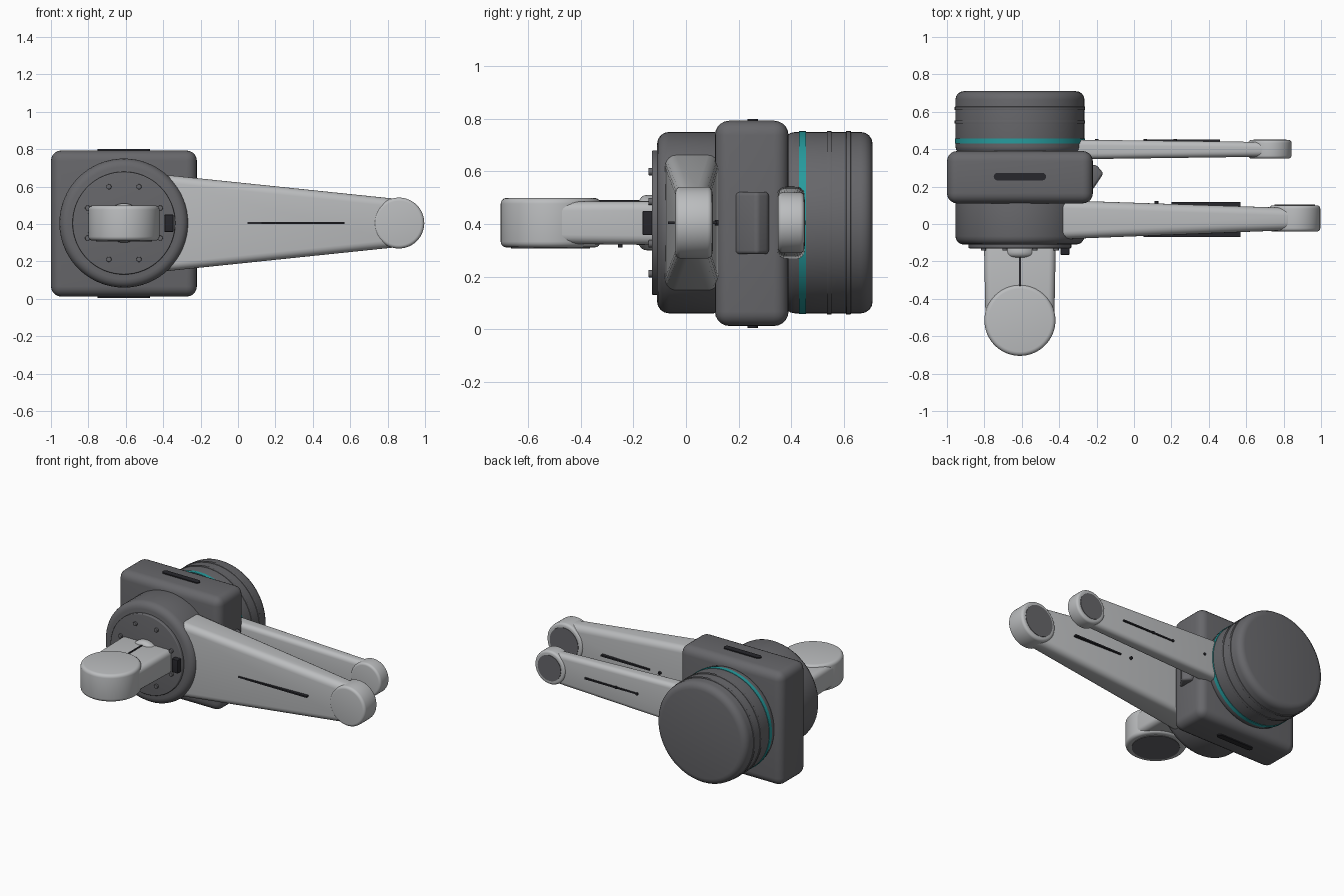
import bpy, bmesh, math
from mathutils import Matrix, Vector

if "Cube" in bpy.data.objects:
    bpy.data.objects.remove(bpy.data.objects["Cube"])


def material(name, rgb):
    m = bpy.data.materials.new(name)
    m.use_nodes = True
    m.diffuse_color = (*rgb, 1)
    m.node_tree.nodes["Principled BSDF"].inputs["Base Color"].default_value = (*rgb, 1)
    return m


GREY = material("dark grey", (0.135, 0.135, 0.145))
LIGHT = material("light grey", (0.50, 0.51, 0.52))
TEAL = material("teal", (0.02, 0.33, 0.34))
BLACK = material("near black", (0.02, 0.02, 0.025))

CX, CZ = -0.61, 0.405
AXES = {"x": Matrix.Rotation(math.pi / 2, 4, "Y"),
        "y": Matrix.Rotation(math.pi / 2, 4, "X"),
        "z": Matrix.Identity(4)}


def finish(name, bm, mat, bevel=0, segments=4):
    """Turn a bmesh into a softly bevelled, shaded object."""
    bmesh.ops.recalc_face_normals(bm, faces=bm.faces)
    me = bpy.data.meshes.new(name)
    bm.to_mesh(me)
    bm.free()
    me.materials.append(mat)
    ob = bpy.data.objects.new(name, me)
    bpy.context.collection.objects.link(ob)
    bpy.ops.object.select_all(action="DESELECT")
    ob.select_set(True)
    bpy.context.view_layer.objects.active = ob
    if bevel:
        mod = ob.modifiers.new("Bevel", "BEVEL")
        mod.width = bevel
        mod.segments = segments
        mod.limit_method = "ANGLE"
        mod.angle_limit = math.radians(35)
        bpy.ops.object.modifier_apply(modifier=mod.name)
    bpy.ops.object.shade_smooth_by_angle(angle=math.radians(35))
    return ob


def box(name, lo, hi, mat, bevel=0, segments=4):
    lo, hi = Vector(lo), Vector(hi)
    bm = bmesh.new()
    bmesh.ops.create_cube(bm, size=1)
    for v in bm.verts:
        v.co = (lo + hi) / 2 + v.co * (hi - lo)
    return finish(name, bm, mat, bevel, segments)


def cylinder(name, centre, radius, depth, axis, mat, bevel=0, sides=64):
    bm = bmesh.new()
    bmesh.ops.create_cone(bm, cap_ends=True, segments=sides, radius1=radius,
                          radius2=radius, depth=depth,
                          matrix=Matrix.Translation(centre) @ AXES[axis])
    return finish(name, bm, mat, bevel)


def drum(name, radius, y0, y1, mat, bevel=0):
    return cylinder(name, (CX, (y0 + y1) / 2, CZ), radius, y1 - y0, "y", mat, bevel)


def prism(name, outline, z0, z1, mat, bevel=0):
    bm = bmesh.new()
    face = bm.faces.new([bm.verts.new((x, y, z0)) for x, y in outline])
    out = bmesh.ops.extrude_face_region(bm, geom=[face])
    for v in out["geom"]:
        if isinstance(v, bmesh.types.BMVert):
            v.co.z = z1
    return finish(name, bm, mat, bevel)


def tapered_arm(name, root, tip, bevel):
    """Loft between two end sections: (position, half height, low side, high side)."""
    bm = bmesh.new()
    bmesh.ops.create_cube(bm, size=2)
    for v in bm.verts:
        pos, half, low, high = root if v.co.x < 0 else tip
        v.co = (pos, high if v.co.y > 0 else low, CZ + half * v.co.z)
    return finish(name, bm, LIGHT, bevel, 5)


# Central housing with grip slots above and below
box("housing", (-1, 0.11, 0.012), (-0.22, 0.39, 0.793), GREY, 0.055, 5)
for side, z in (("top", 0.794), ("bottom", 0.011)):
    box(side + "_slot", (-0.73, 0.233, z - 0.006), (-0.49, 0.273, z + 0.006), BLACK)
    for x in (-0.73, -0.49):
        cylinder(side + "_slot_end", (x, 0.253, z), 0.02, 0.012, "z", BLACK, 0, 16)

# Front drum, cover plate and its bolts
drum("front_drum", 0.345, -0.11, 0.15, GREY, 0.045)
drum("cover_plate", 0.275, -0.13, -0.09, GREY, 0.006)
for i in range(8):
    a = math.radians(22.5 + 45 * i)
    cylinder("cover_bolt", (CX + 0.21 * math.cos(a), -0.133, CZ + 0.21 * math.sin(a)),
             0.014, 0.02, "y", GREY, 0.003, 12)
box("sensor_block", (-0.392, -0.165, 0.358), (-0.345, -0.1, 0.45), BLACK, 0.004)

# Rear drum with accent band and two ribs
drum("rear_drum", 0.345, 0.37, 0.71, GREY, 0.045)
drum("accent_band", 0.348, 0.43, 0.456, TEAL)
for y in (0.545, 0.618):
    drum("drum_rib", 0.349, y - 0.009, y + 0.009, GREY, 0.002)

# Side lever on the housing
prism("side_lever", [(-0.25, 0.185), (-0.22, 0.185), (-0.163, 0.27), (-0.2, 0.315),
                     (-0.25, 0.315)], 0.285, 0.522, GREY, 0.022)

# Large arm
tapered_arm("large_arm", (-0.43, 0.262, -0.083, 0.128), (0.86, 0.128, -0.032, 0.085), 0.042)
cylinder("large_arm_end", (0.86, 0.03, CZ), 0.136, 0.14, "y", LIGHT, 0.018)
cylinder("large_arm_pad", (0.86, 0.099, CZ), 0.108, 0.008, "y", GREY)
box("large_arm_front_strip", (0.05, -0.069, CZ - 0.005), (0.57, -0.04, CZ + 0.005), BLACK)
box("large_arm_back_strip", (0.2, 0.09, CZ - 0.005), (0.57, 0.117, CZ + 0.005), BLACK)
cylinder("large_arm_screw", (0.12, 0.11, CZ), 0.01, 0.026, "y", BLACK, 0, 12)

# Small arm
tapered_arm("small_arm", (-0.4, 0.14, 0.345, 0.452), (0.725, 0.105, 0.36, 0.438), 0.03)
cylinder("small_arm_end", (0.727, 0.4, CZ), 0.115, 0.1, "y", LIGHT, 0.016)
cylinder("small_arm_pad", (0.727, 0.449, CZ), 0.088, 0.008, "y", GREY)
box("small_arm_strip", (0.06, 0.42, CZ - 0.005), (0.46, 0.452, CZ + 0.005), BLACK)
for x in (-0.2, 0.06, 0.22):
    cylinder("small_arm_screw", (x, 0.445, CZ), 0.009, 0.02, "y", BLACK, 0, 12)

# Forward arm, turned to lie flat and point to the front
arm = tapered_arm("forward_arm", (0.1, 0.192, -0.085, 0.082), (0.515, 0.184, -0.08, 0.08), 0.035)
for v in arm.data.vertices:
    along, thick, wide = v.co
    v.co = (CX + wide - CZ, -along, CZ + thick)
arm.data.flip_normals()
# The axis swap is a pure rotation, so restore the outward direction
arm.data.flip_normals()
drum("forward_arm_collar", 0.105, -0.18, -0.1, LIGHT, 0.03)
cylinder("forward_arm_end", (CX, -0.515, CZ), 0.19, 0.188, "z", LIGHT, 0.022)
cylinder("forward_arm_pad", (CX, -0.515, CZ - 0.094), 0.15, 0.008, "z", GREY)
box("forward_arm_strip", (CX - 0.005, -0.42, CZ + 0.06), (CX + 0.005, -0.17, CZ + 0.086), BLACK)
cylinder("forward_arm_screw", (CX, -0.25, CZ - 0.085), 0.009, 0.018, "z", BLACK, 0, 12)
